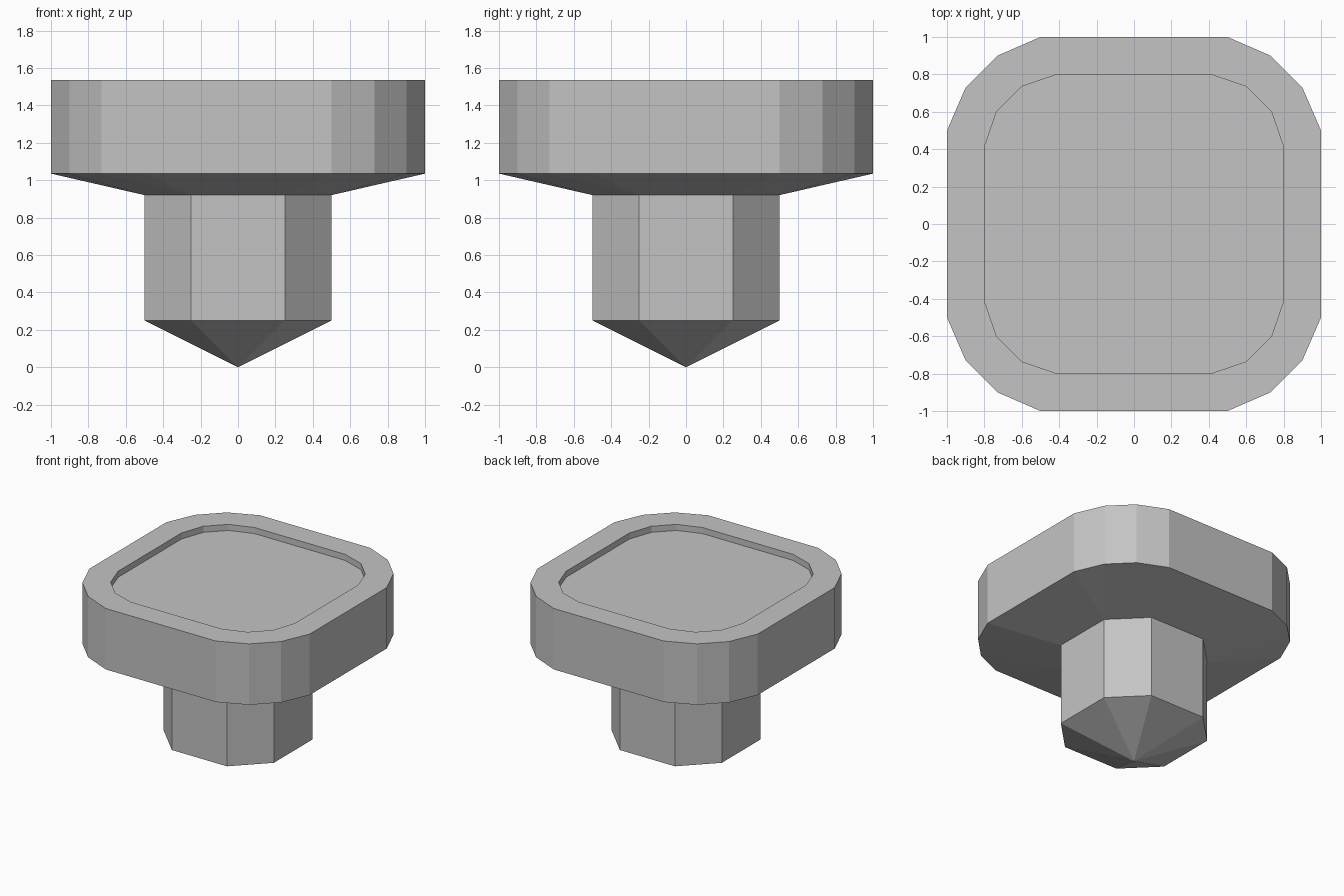
import bpy
import bmesh

default = bpy.data.objects.get("Cube")
if default:
    bpy.data.objects.remove(default, do_unlink=True)

grey = bpy.data.materials.new("light grey")
grey.use_nodes = True
colour = (0.55, 0.55, 0.55, 1.0)
grey.diffuse_color = colour
grey.node_tree.nodes["Principled BSDF"].inputs["Base Color"].default_value = colour


def four_corners(corner):
    """Repeat one corner's points around all four quarters."""
    points = list(corner)
    for _ in range(3):
        points += [(-y, x) for x, y in points[-len(corner):]]
    return points


def loft(name, sections):
    """Join (outline, height) sections with faces and cap the last one."""
    bm = bmesh.new()
    rings = [[bm.verts.new((x, y, z)) for x, y in four_corners(corner)]
             for corner, z in sections]
    for low, high in zip(rings, rings[1:]):
        for i in range(len(low)):
            j = (i + 1) % len(low)
            bm.faces.new((low[i], low[j], high[j], high[i]))
    bm.faces.new(rings[-1])
    bmesh.ops.remove_doubles(bm, verts=bm.verts, dist=0.0001)
    mesh = bpy.data.meshes.new(name)
    bm.to_mesh(mesh)
    bm.free()
    mesh.materials.append(grey)
    obj = bpy.data.objects.new(name, mesh)
    bpy.context.collection.objects.link(obj)
    return obj


# Corner outlines, from the +x side round to the +y side
octagon = [(0.5, 0.25), (0.25, 0.5)]
octagon_doubled = [p for p in octagon for _ in range(2)]
rim_outer = [(1, 0.5), (0.9, 0.73), (0.73, 0.9), (0.5, 1)]
rim_inner = [(0.8, 0.41), (0.735, 0.6), (0.6, 0.735), (0.41, 0.8)]
tip = [(0, 0), (0, 0)]

# Pointed octagonal stem
loft("stem", [(tip, 0), (octagon, 0.25), (octagon, 0.92)])

# Wide head: sloped underside, side wall, flat rim and shallow recess
loft("head", [(octagon_doubled, 0.92), (rim_outer, 1.035), (rim_outer, 1.535),
              (rim_inner, 1.535), (rim_inner, 1.485)])
